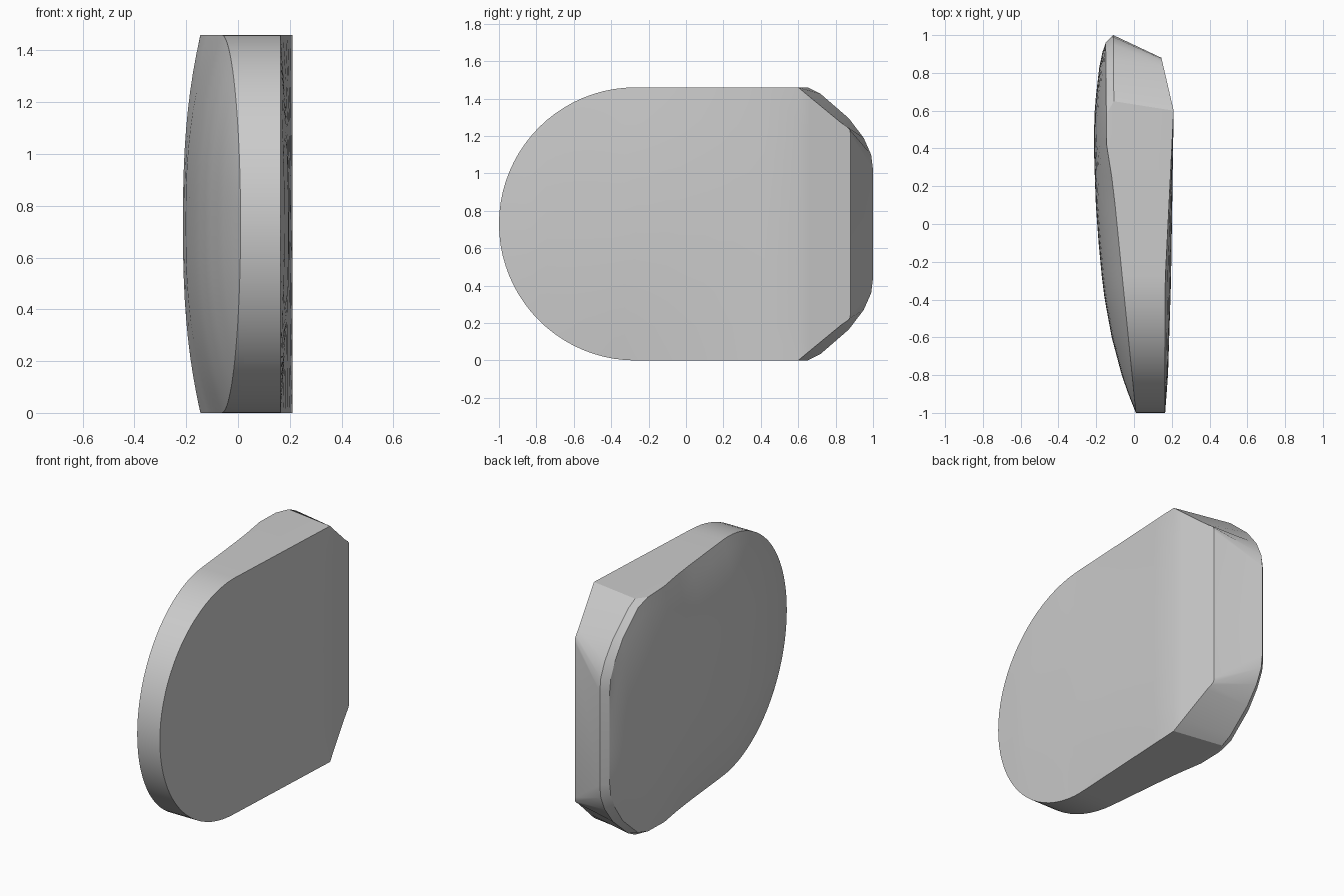
import bpy, bmesh, math

cube = bpy.data.objects.get("Cube")
if cube:
    bpy.data.objects.remove(cube)

HEIGHT = 1.46
R = HEIGHT / 2


def curve(points, y):
    """Piecewise linear lookup of x at y."""
    for (y0, x0), (y1, x1) in zip(points, points[1:]):
        if y <= y1:
            return x0 + (x1 - x0) * max(0, (y - y0) / (y1 - y0))
    return points[-1][1]


# Upper half outline shared by all rings: round nose, then a straight top
steps = 20
nose = [(R - 1 - R * math.cos(a), R + R * math.sin(a))
        for a in [math.pi / 2 * i / steps for i in range(steps + 1)]]
shared = nose + [(y, HEIGHT) for y in (-0.1, 0.1, 0.25, 0.42)]

# Chamfered rear corners of the flat face, the widest ring and the dome rim
flat_yz = shared + [(0.6, 1.46), (0.66, 1.41), (0.83, 1.27),
                    (0.86, 1.25), (0.875, 1.235), (0.88, 1.21)]
wide_yz = shared + [(0.65, 1.46), (0.72, 1.425), (0.87, 1.295),
                    (0.95, 1.19), (0.99, 1.1), (1.0, 1.02)]
dome_yz = shared + [(0.58, 1.455), (0.68, 1.425), (0.83, 1.295),
                    (0.91, 1.18), (0.95, 1.09), (0.96, 1.02)]

# Side-to-side positions along the length
flat_rim = [(-1, 0.165), (-0.3, 0.165), (0.6, 0.21), (0.88, 0.145)]
flat_mid = [(-1, 0.165), (-0.8, 0.18), (-0.3, 0.196), (0.6, 0.21), (0.88, 0.145)]
dome_rim = [(-1, 0.01), (0.2, -0.11), (0.42, -0.145), (0.96, -0.15)]
dome_mid = [(-1, 0.01), (-0.9, -0.03), (-0.8, -0.065), (-0.6, -0.118),
            (-0.4, -0.155), (-0.2, -0.18), (0.1, -0.202), (0.4, -0.213),
            (0.6, -0.209), (0.8, -0.19), (0.91, -0.167), (0.96, -0.15)]

bm = bmesh.new()


def grid(rows):
    """Skin a list of equally long point rows with quads."""
    verts = [[bm.verts.new(p) for p in row] for row in rows]
    for r0, r1 in zip(verts, verts[1:]):
        for i in range(len(r0) - 1):
            bm.faces.new((r0[i], r0[i + 1], r1[i + 1], r1[i]))


def face_columns(outline, rim, mid, count, power):
    """Rows running from the upper to the lower rim, bulging in the middle."""
    rows = []
    for y, z in outline:
        edge, centre = curve(rim, y), curve(mid, y)
        row = []
        for k in range(count + 1):
            u = 1 - 2 * k / count
            x = edge + (centre - edge) * (1 - abs(u) ** power)
            row.append((x, y, R + (z - R) * u))
        rows.append(row)
    return rows


flat = face_columns(flat_yz, flat_rim, flat_mid, 8, 2)
dome = face_columns(dome_yz, dome_rim, dome_mid, 20, 2.5)
grid(flat)
grid(dome)

# Side wall: flat rim to widest ring to dome rim, above and below
wide = []
for (y, z), d in zip(wide_yz, dome):
    wide.append((d[0][0] + 0.04, y, z))


def low(p):
    return (p[0], p[1], HEIGHT - p[2])


rings = []
for ring in ([c[0] for c in flat], wide, [c[0] for c in dome]):
    rings.append(ring + [low(p) for p in reversed(ring)])
# Subdivide the straight rear edge to match each face
grid(rings)

bmesh.ops.remove_doubles(bm, verts=bm.verts, dist=0.0005)
bmesh.ops.recalc_face_normals(bm, faces=bm.faces)

mesh = bpy.data.meshes.new("shell_body")
bm.to_mesh(mesh)
bm.free()
body = bpy.data.objects.new("shell_body", mesh)
bpy.context.collection.objects.link(body)

# Plain grey finish
grey = bpy.data.materials.new("light_grey")
grey.use_nodes = True
colour = (0.6, 0.6, 0.6, 1)
grey.diffuse_color = colour
grey.node_tree.nodes["Principled BSDF"].inputs["Base Color"].default_value = colour
mesh.materials.append(grey)

bpy.ops.object.select_all(action="DESELECT")
body.select_set(True)
bpy.context.view_layer.objects.active = body
bpy.ops.object.shade_smooth_by_angle(angle=math.radians(28))
